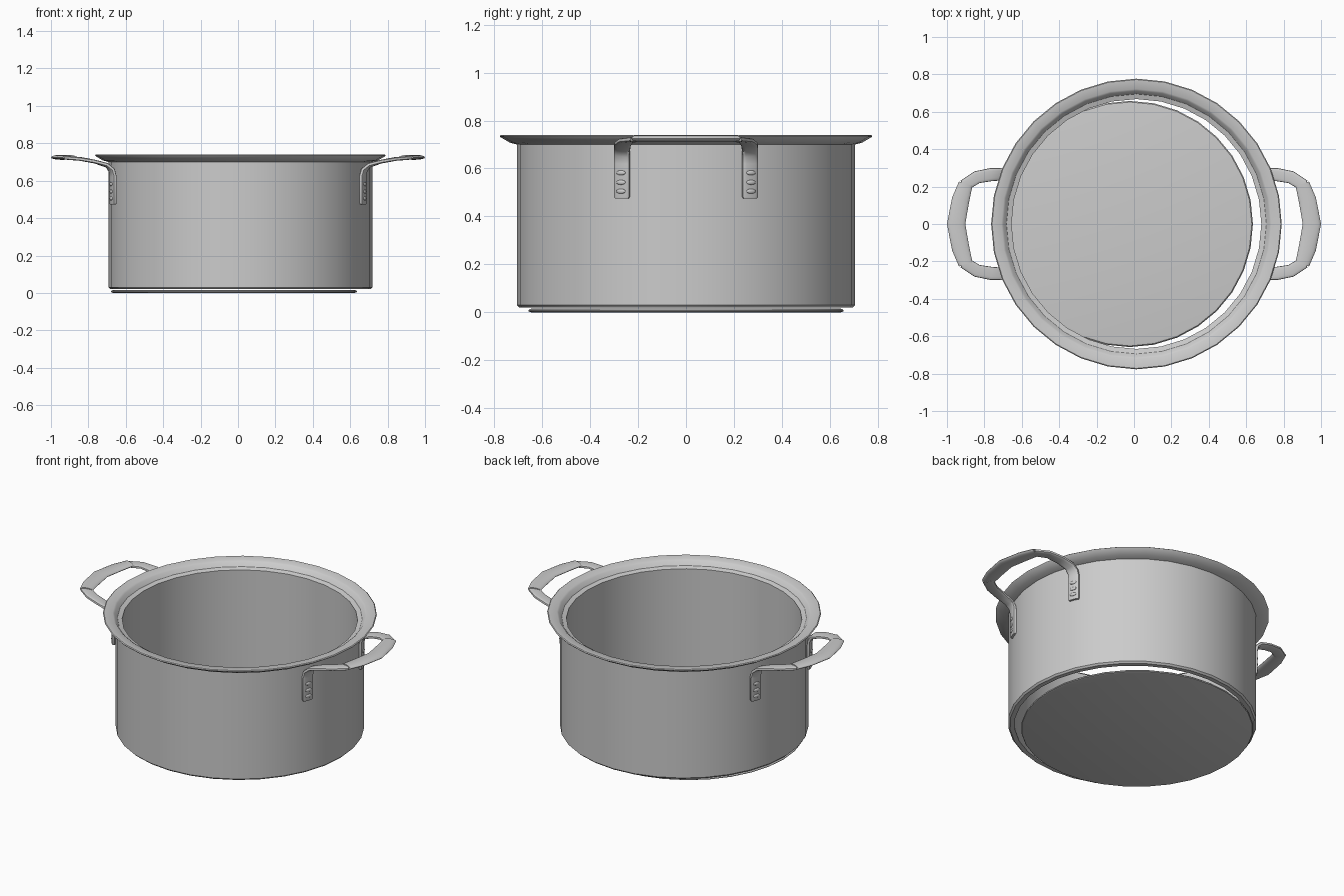
import bpy, bmesh
from math import sin, cos, pi, radians, copysign
from mathutils import Vector, Matrix

if "Cube" in bpy.data.objects:
    bpy.data.objects.remove(bpy.data.objects["Cube"])


def finish(bm, name, mirror=None, angle=35):
    bmesh.ops.recalc_face_normals(bm, faces=bm.faces)
    me = bpy.data.meshes.new(name)
    bm.to_mesh(me)
    bm.free()
    ob = bpy.data.objects.new(name, me)
    bpy.context.collection.objects.link(ob)
    if mirror:
        m = ob.modifiers.new("mirror", 'MIRROR')
        m.use_axis = mirror
        m.use_mirror_merge = False
    bpy.ops.object.select_all(action='DESELECT')
    ob.select_set(True)
    bpy.context.view_layer.objects.active = ob
    bpy.ops.object.shade_smooth_by_angle(angle=radians(angle))
    return ob


def bridge(bm, a, b):
    n = len(a)
    for i in range(n):
        j = (i + 1) % n
        bm.faces.new((a[i], a[j], b[j], b[i]))


def lathe(name, profile, cx, closed, n=32):
    bm = bmesh.new()
    rings = [[bm.verts.new((cx + r * cos(2 * pi * i / n), r * sin(2 * pi * i / n), z))
              for i in range(n)] for r, z in profile]
    for a, b in zip(rings, rings[1:]):
        bridge(bm, a, b)
    if closed:
        bridge(bm, rings[-1], rings[0])
    else:
        bm.faces.new(rings[0])
        bm.faces.new(rings[-1])
    return finish(bm, name)


def sweep(name, path, power, mirror, n=16):
    """Each path row: x, y, z, heading of the width axis, half width, half thickness."""
    bm = bmesh.new()
    rings = []
    for k, (x, y, z, ang, hw, ht) in enumerate(path):
        a, b = path[max(k - 1, 0)], path[min(k + 1, len(path) - 1)]
        t = (Vector(b[:3]) - Vector(a[:3])).normalized()
        w = Vector((cos(radians(ang)), sin(radians(ang)), 0))
        w = (w - t * w.dot(t)).normalized()
        u = t.cross(w)
        ring = []
        for i in range(n):
            c, s = cos(2 * pi * i / n), sin(2 * pi * i / n)
            c, s = copysign(abs(c) ** power, c), copysign(abs(s) ** power, s)
            ring.append(bm.verts.new(Vector((x, y, z)) + w * c * hw + u * s * ht))
        rings.append(ring)
    for a, b in zip(rings, rings[1:]):
        bridge(bm, a, b)
    bm.faces.new(rings[0])
    bm.faces.new(rings[-1])
    return finish(bm, name, mirror)


# Pot wall with flared pouring rim, open at the bottom
lathe("pot_body", [
    (0.695, 0.02), (0.705, 0.03), (0.705, 0.70), (0.735, 0.708), (0.774, 0.731),
    (0.777, 0.736), (0.772, 0.74), (0.722, 0.737), (0.712, 0.73), (0.695, 0.708),
    (0.668, 0.70), (0.668, 0.02)], 0.013, True)

# Separate base plate, slightly off centre
lathe("base_plate", [(0.645, 0.0), (0.655, 0.003), (0.658, 0.008), (0.652, 0.014),
                     (0.64, 0.016)], -0.022, False)

# Flat straps that bend out from the wall
sweep("handle_strap", [
    (0.668, 0.267, 0.474, 112, 0.030, 0.010), (0.668, 0.267, 0.482, 112, 0.035, 0.012),
    (0.668, 0.267, 0.62, 112, 0.035, 0.012), (0.675, 0.267, 0.655, 110, 0.034, 0.012),
    (0.70, 0.267, 0.682, 105, 0.034, 0.011), (0.765, 0.264, 0.702, 94, 0.035, 0.010),
    (0.84, 0.25, 0.716, 78, 0.034, 0.010), (0.91, 0.205, 0.722, 58, 0.032, 0.010)],
    0.6, (True, True, False))

# Wider curved grips
sweep("handle_grip", [
    (x, s * y, 0.725, s * a, hw, ht) for s, x, y, a, hw, ht in (
        (1, 0.900, 0.215, 50, 0.038, 0.012), (1, 0.927, 0.130, 26, 0.047, 0.013),
        (1, 0.951, 0.0, 0, 0.049, 0.013),
        (-1, 0.927, 0.130, 26, 0.047, 0.013), (-1, 0.900, 0.215, 50, 0.038, 0.012))],
    1.0, (True, False, False))

# Three domed rivets on every strap
bm = bmesh.new()
normal = radians(22)
for z in (0.505, 0.542, 0.582):
    mat = (Matrix.Translation((0.668 + 0.012 * cos(normal), 0.267 + 0.012 * sin(normal), z))
           @ Matrix.Rotation(normal, 4, 'Z') @ Matrix.Diagonal((0.006, 0.021, 0.010, 1)))
    bmesh.ops.create_uvsphere(bm, u_segments=12, v_segments=8, radius=1, matrix=mat)
finish(bm, "rivets", (True, True, False), 60)
